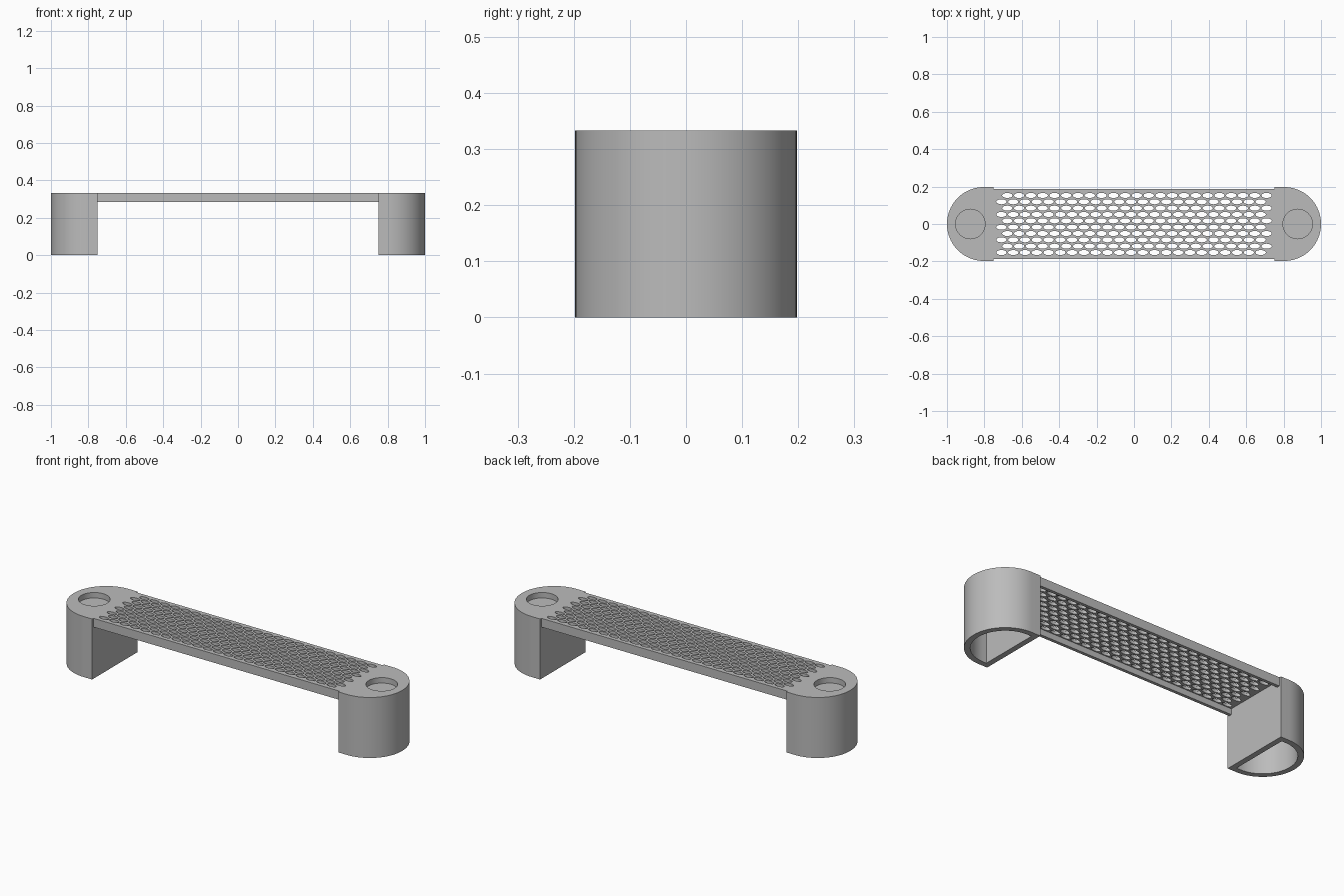
import bpy, bmesh, math

if "Cube" in bpy.data.objects:
    bpy.data.objects.remove(bpy.data.objects["Cube"])

GREY = bpy.data.materials.new("grey plastic")
GREY.diffuse_color = (0.5, 0.5, 0.5, 1)
GREY.use_nodes = True
GREY.node_tree.nodes["Principled BSDF"].inputs["Base Color"].default_value = GREY.diffuse_color

TOP = 0.333          # overall height
SPAN = 0.752         # half distance between the feet
RAIL_Z = 0.285       # underside of the bridge


def link(name, mesh):
    obj = bpy.data.objects.new(name, mesh)
    bpy.context.collection.objects.link(obj)
    mesh.materials.append(GREY)
    return obj


def prism(name, outline, z0, z1):
    """Extrude a flat outline between two heights."""
    bm = bmesh.new()
    face = bm.faces.new([bm.verts.new((x, y, z0)) for x, y in outline])
    new = bmesh.ops.extrude_face_region(bm, geom=[face])["geom"]
    for v in new:
        if isinstance(v, bmesh.types.BMVert):
            v.co.z = z1
    bmesh.ops.recalc_face_normals(bm, faces=bm.faces)
    mesh = bpy.data.meshes.new(name)
    bm.to_mesh(mesh)
    bm.free()
    return link(name, mesh)


def ellipse(cx, cy, rx, ry, n):
    return [(cx + rx * math.cos(2 * math.pi * i / n),
             cy + ry * math.sin(2 * math.pi * i / n)) for i in range(n)]


def d_shape(side, flat_x, cx, r, n=48):
    """Half round outline with its flat edge facing the middle."""
    pts = [(flat_x, -r)]
    for i in range(n + 1):
        a = -math.pi / 2 + math.pi * i / n
        pts.append((cx + r * math.cos(a), r * math.sin(a)))
    pts.append((flat_x, r))
    return [(side * x, y) for x, y in pts]


def rectangle(x0, x1, y0, y1):
    return [(x0, y0), (x1, y0), (x1, y1), (x0, y1)]


def cut(obj, cutters):
    for c in cutters:
        m = obj.modifiers.new("cut", "BOOLEAN")
        m.operation = "DIFFERENCE"
        m.solver = "EXACT"
        m.object = c
    dg = bpy.context.evaluated_depsgraph_get()
    mesh = bpy.data.meshes.new_from_object(obj.evaluated_get(dg))
    obj.modifiers.clear()
    obj.data = mesh
    for c in cutters:
        bpy.data.objects.remove(c)
    mesh.shade_smooth()
    mesh.set_sharp_from_angle(angle=math.radians(30))


# Half round feet: hollow underneath, with a round pocket on top
for side, word in ((-1, "left"), (1, "right")):
    foot = prism(word + "_foot", d_shape(side, 0.75, 0.8025, 0.1975), 0, TOP)
    hollow = prism("hollow_cutter", d_shape(side, 0.78, 0.8025, 0.1675), -0.1, RAIL_Z)
    pocket = prism("pocket_cutter", ellipse(side * 0.875, 0, 0.079, 0.079, 48),
                   TOP - 0.03, TOP + 0.1)
    cut(foot, [hollow, pocket])

# Side rails of the bridge
for side, word in ((-1, "front"), (1, "back")):
    y0, y1 = sorted((side * 0.170, side * 0.187))
    prism(word + "_rail", rectangle(-SPAN, SPAN, y0, y1), RAIL_Z, TOP)

# Perforated panel: filled outline with staggered rows of oval holes
THICK = 0.016
curve = bpy.data.curves.new("panel_outline", "CURVE")
curve.dimensions = "2D"
curve.fill_mode = "BOTH"
curve.extrude = THICK / 2


def add_loop(points):
    s = curve.splines.new("POLY")
    s.points.add(len(points) - 1)
    for p, (x, y) in zip(s.points, points):
        p.co = (x, y, 0, 1)
    s.use_cyclic_u = True


ROWS, COLS, PITCH_X, PITCH_Y = 10, 23, 0.063, 0.0339
add_loop(rectangle(-SPAN, SPAN, -0.171, 0.171))
for r in range(ROWS):
    shift = PITCH_X / 4 * (1 if r % 2 else -1)
    for c in range(COLS):
        add_loop(ellipse((c - (COLS - 1) / 2) * PITCH_X + shift,
                         (r - (ROWS - 1) / 2) * PITCH_Y, 0.028, 0.0135, 12))

outline = bpy.data.objects.new("panel_outline", curve)
bpy.context.collection.objects.link(outline)
dg = bpy.context.evaluated_depsgraph_get()
panel_mesh = bpy.data.meshes.new_from_object(outline.evaluated_get(dg))
bpy.data.objects.remove(outline)
panel_mesh.materials.clear()
panel = link("perforated_panel", panel_mesh)
panel.location.z = TOP - THICK / 2
